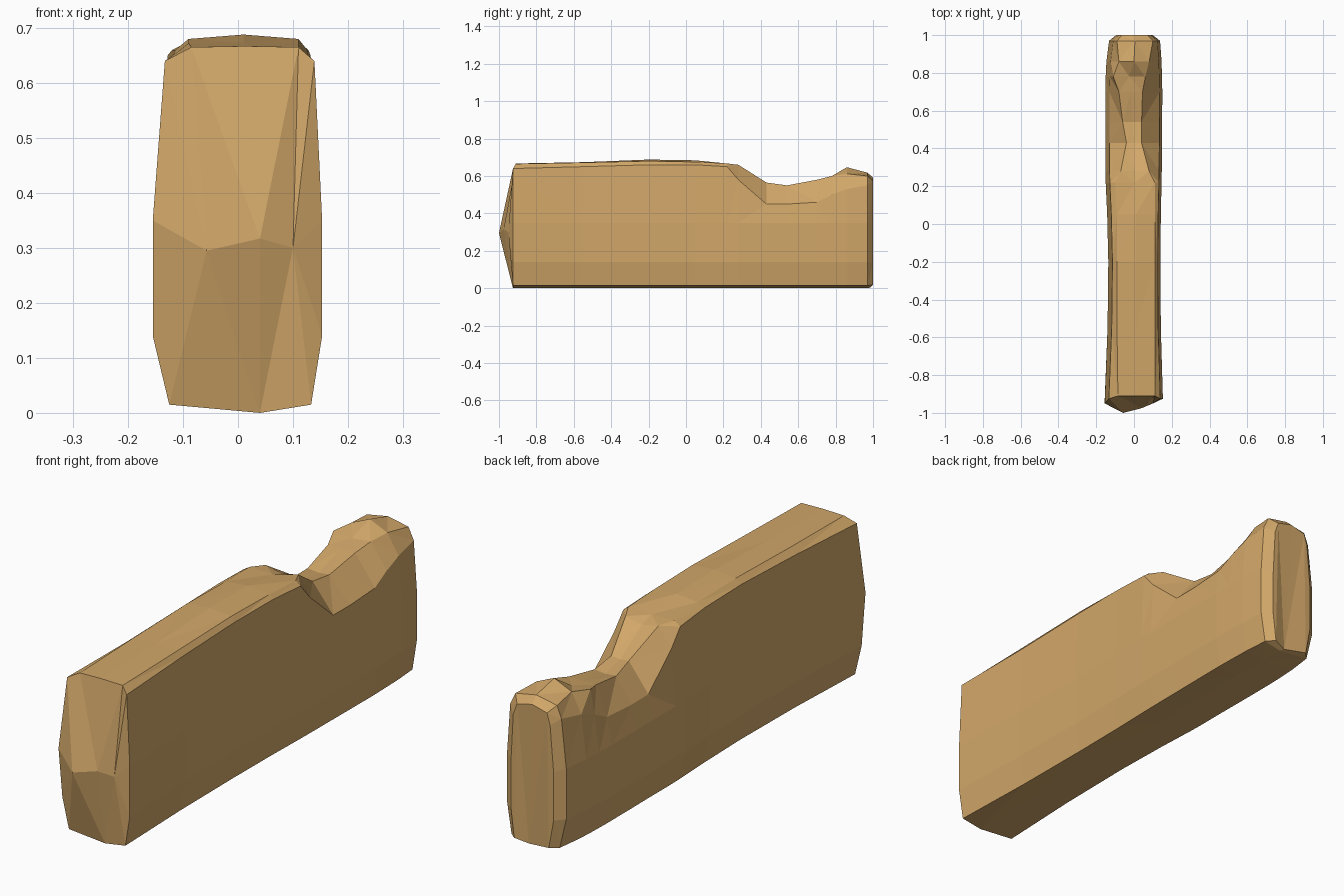
import bpy, bmesh

if "Cube" in bpy.data.objects:
    bpy.data.objects.remove(bpy.data.objects["Cube"])

tan = bpy.data.materials.new("tan_stone")
tan.diffuse_color = (0.64, 0.385, 0.14, 1)
tan.use_nodes = True
tan.node_tree.nodes["Principled BSDF"].inputs["Base Color"].default_value = tan.diffuse_color

# Stations along the block:
# y, left width, right width, shoulder z, ridge left x, ridge right x, ridge z, crown z
STATIONS = [
    (-0.925, .155, .153, .64, -.085, .11, .665, .667),
    (-0.55, .140, .142, .65, -.09, .11, .672, .674),
    (-0.20, .136, .140, .66, -.09, .11, .680, .688),
    (0.05, .142, .142, .66, -.09, .11, .675, .684),
    (0.22, .150, .146, .65, -.10, .11, .667, .664),
    (0.28, .151, .147, .58, -.07, .08, .660, .645),
    (0.43, .151, .148, .45, -.04, .04, .565, .560),
    (0.54, .152, .149, .45, -.06, .04, .550, .545),
    (0.70, .152, .150, .46, -.08, .045, .580, .580),
    (0.78, .150, .148, .50, -.11, .06, .600, .592),
    (0.86, .146, .146, .53, -.08, .08, .612, .647),
    (0.97, .132, .138, .55, -.09, .10, .600, .618),
]

bm = bmesh.new()


def section(y, wl, wr, sh, xl, xr, zr, zc):
    """Twelve-sided cross-section, from the bottom left over the top."""
    pts = [(-wl + .03, .015), (-wl, .14), (-wl, .35), (-wl + .022, sh),
           (xl, zr), ((xl + xr) / 2, zc), (xr, zr),
           (wr - .014, sh), (wr, .35), (wr, .14), (wr - .02, .015), (.04, 0)]
    return [bm.verts.new((x, y, z)) for x, z in pts]


def bridge(a, b):
    n = len(a)
    for i in range(n):
        j = (i + 1) % n
        bm.faces.new((a[i], a[j], b[j], b[i]))


# Long body with the worn notch
rings = [section(*s) for s in STATIONS]
for a, b in zip(rings, rings[1:]):
    bridge(a, b)

# Chamfered back end
back = [bm.verts.new((v.co.x * .72, 1.0, v.co.z * .95 + .004)) for v in rings[-1]]
back[11].co.y = .985
bridge(rings[-1], back)
bm.faces.new(back)

# Front end, bulging to a ridge at mid height
f = rings[0]
f[2].co.y = -.95
for i in (4, 5, 6):
    f[i].co.y = -.91
p = [bm.verts.new(c) for c in ((-.057, -1.0, .295), (.04, -.975, .317), (.10, -.95, .30))]
for q in ((f[2], f[3], f[4], p[0]), (p[0], f[4], f[5], p[1]),
          (p[1], f[5], f[6], p[2]), (p[2], f[6], f[7], f[8]),
          (f[1], f[2], p[0], f[0]), (f[0], p[0], p[1], f[11]),
          (f[11], p[1], p[2], f[10]), (f[10], p[2], f[8], f[9])):
    bm.faces.new(q)

bmesh.ops.triangulate(bm, faces=bm.faces[:])
bmesh.ops.recalc_face_normals(bm, faces=bm.faces[:])

mesh = bpy.data.meshes.new("stone_block")
bm.to_mesh(mesh)
bm.free()
mesh.materials.append(tan)
block = bpy.data.objects.new("stone_block", mesh)
bpy.context.collection.objects.link(block)
